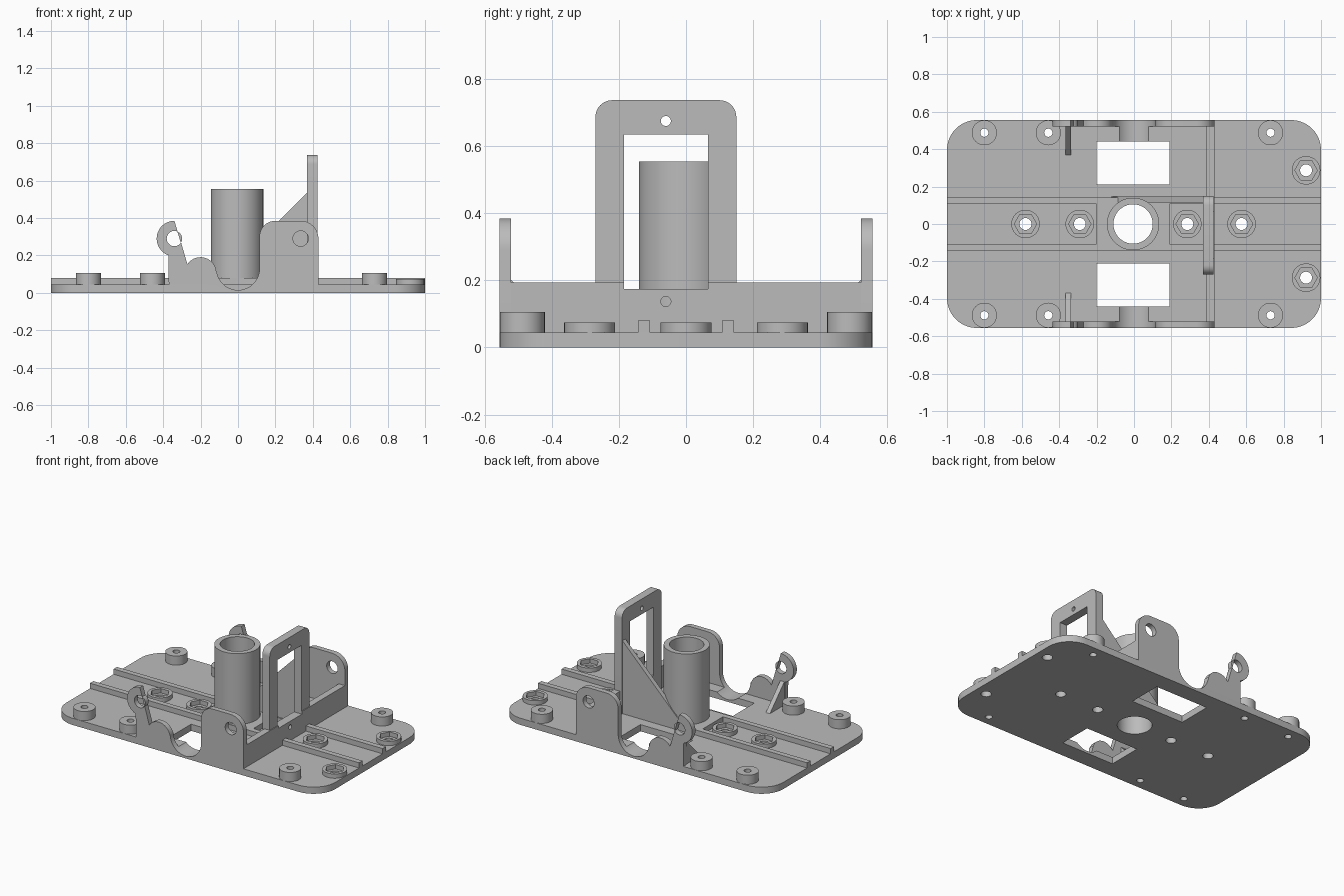
import bpy, bmesh
from math import sin, cos, pi, radians, tan
from mathutils import Vector

cube = bpy.data.objects.get("Cube")
if cube:
    bpy.data.objects.remove(cube)

grey = bpy.data.materials.new("grey_plastic")
grey.use_nodes = True
grey.diffuse_color = (0.5, 0.5, 0.5, 1)
grey.node_tree.nodes["Principled BSDF"].inputs["Base Color"].default_value = (0.5, 0.5, 0.5, 1)


def arc(cx, cy, r, a0, a1, n=16):
    angles = [radians(a0 + (a1 - a0) * i / n) for i in range(n + 1)]
    return [(cx + r * cos(a), cy + r * sin(a)) for a in angles]


def circle(cx, cy, r, n=48):
    return arc(cx, cy, r, 0, 360, n)[:-1]


def rect(x0, y0, x1, y1, r=0):
    return rounded([(x0, y0, r), (x1, y0, r), (x1, y1, r), (x0, y1, r)])


def rounded(corners, n=10):
    """Polygon whose corners (x, y, radius) are filleted."""
    out = []
    for i, c in enumerate(corners):
        p = Vector(c[:2])
        r = c[2] if len(c) > 2 else 0
        if not r:
            out.append(tuple(p))
            continue
        a = (Vector(corners[i - 1][:2]) - p).normalized()
        b = (Vector(corners[(i + 1) % len(corners)][:2]) - p).normalized()
        half = a.angle(b) / 2
        centre = p + (a + b).normalized() * r / sin(half)
        start = p + a * r / tan(half) - centre
        end = p + b * r / tan(half) - centre
        for k in range(n + 1):
            t = k / n
            sweep = pi - 2 * half
            v = (start * sin((1 - t) * sweep) + end * sin(t * sweep)) / sin(sweep)
            out.append(tuple(centre + v))
    return out


def bake(obj):
    return bpy.data.meshes.new_from_object(obj.evaluated_get(bpy.context.evaluated_depsgraph_get()))


def extrude(name, loops, axis, lo, hi):
    """Extrude an outline with holes along an axis from lo to hi."""
    curve = bpy.data.curves.new(name, "CURVE")
    curve.dimensions = "2D"
    curve.fill_mode = "BOTH"
    curve.extrude = (hi - lo) / 2
    for loop in loops:
        s = curve.splines.new("POLY")
        s.points.add(len(loop) - 1)
        for pt, (u, v) in zip(s.points, loop):
            pt.co = (u, v, 0, 1)
        s.use_cyclic_u = True
    temp = bpy.data.objects.new(name + "_outline", curve)
    bpy.context.collection.objects.link(temp)
    mesh = bake(temp)
    bpy.data.objects.remove(temp)
    bpy.data.curves.remove(curve)
    bm = bmesh.new()
    bm.from_mesh(mesh)
    bmesh.ops.remove_doubles(bm, verts=bm.verts, dist=1e-5)
    for vert in bm.verts:
        u, v, w = vert.co
        w += (lo + hi) / 2
        vert.co = {"x": (w, u, v), "y": (u, w, v), "z": (u, v, w)}[axis]
    bmesh.ops.recalc_face_normals(bm, faces=bm.faces)
    bm.to_mesh(mesh)
    bm.free()
    mesh.name = name
    mesh.materials.clear()
    mesh.materials.append(grey)
    obj = bpy.data.objects.new(name, mesh)
    bpy.context.collection.objects.link(obj)
    return obj


def cut(obj, cutter):
    mod = obj.modifiers.new("cut", "BOOLEAN")
    mod.operation = "DIFFERENCE"
    mod.solver = "EXACT"
    mod.object = cutter
    mesh = bake(obj)
    obj.modifiers.clear()
    obj.data = mesh
    bpy.data.objects.remove(cutter)


TOP = 0.045
EDGE = 0.556
TUBE_X = -0.005
nuts = [(x, 0) for x in (-0.58, -0.29, 0.285, 0.575)] + [(0.92, 0.287), (0.92, -0.287)]
bosses = [(x, s * 0.488) for x in (-0.8, -0.458, 0.73) for s in (-1, 1)]
bore = circle(TUBE_X, 0, 0.105, 64)
parts = []

# Base plate with windows, bore and screw holes
holes = [rect(-0.2, 0.212, 0.19, 0.44), rect(-0.2, -0.44, 0.19, -0.212), bore]
holes += [circle(x, y, 0.032, 24) for x, y in nuts]
holes += [circle(x, y, 0.022, 24) for x, y in bosses]
base = extrude("base_plate", [rect(-1, -EDGE, 1, EDGE, 0.16)] + holes, "z", 0, TOP)
for lo, hi in ((0.43, 0.6), (-0.6, -0.43)):
    cut(base, extrude("notch_cutter", [circle(0, 0.13, 0.115, 64)], "y", lo, hi))
parts.append(base)

# Central tube on its raised pad
parts.append(extrude("centre_pad", [rect(-0.2, -0.143, 0.19, 0.143), bore], "z", TOP - 0.005, 0.08))
parts.append(extrude("centre_tube", [circle(TUBE_X, 0, 0.14, 64), bore], "z", TOP - 0.005, 0.555))

# Long rails
for side, lo in (("right", 0.107), ("left", -0.143)):
    parts.append(extrude("rail_" + side, [rect(-1, lo, 1, lo + 0.036)], "z", TOP - 0.005, 0.08))

# Hexagonal nut holders and round screw bosses
for i, (x, y) in enumerate(nuts):
    parts.append(extrude(f"nut_holder_{i}", [circle(x, y, 0.076), circle(x, y, 0.06, 6)], "z", TOP - 0.002, 0.074))
for i, (x, y) in enumerate(bosses):
    parts.append(extrude(f"screw_boss_{i}", [circle(x, y, 0.067), circle(x, y, 0.022, 24)], "z", TOP - 0.002, 0.106))

# Side plates with two ears, and the ribs behind them
ear = rounded([(-0.37, 0.005), (0.43, 0.005), (0.43, 0.385, 0.095), (0.115, 0.385, 0.085),
               (0.115, 0.015, 0.1149), (-0.115, 0.015, 0.1149), (-0.115, 0.385, 0.085)])
ear += arc(-0.34, 0.29, 0.095, 90, 251)
for name, s in (("back", 1), ("front", -1)):
    lo, hi = sorted((s * 0.521, s * EDGE))
    loops = [ear, circle(-0.34, 0.29, 0.041), circle(0.335, 0.29, 0.041)]
    parts.append(extrude(name + "_side_plate", loops, "y", lo, hi))
    rib = [(s * 0.365, TOP - 0.003), (s * 0.525, TOP - 0.003), (s * 0.525, 0.205)]
    parts.append(extrude(name + "_ear_rib", [rib], "x", -0.366, -0.336))

# Cross wall, notched below the frame opening
pin = circle(-0.06, 0.137, 0.015, 24)
wall = [(-0.525, 0.04), (0.525, 0.04), (0.525, 0.193), (0.065, 0.193),
        (0.065, 0.175), (-0.185, 0.175), (-0.185, 0.193), (-0.525, 0.193)]
parts.append(extrude("cross_wall", [wall, pin], "x", 0.385, 0.43))

# Upright frame
frame = rounded([(-0.27, 0.04), (0.15, 0.04), (0.15, 0.737, 0.05), (-0.27, 0.737, 0.05)])
parts.append(extrude("upright_frame", [frame, rect(-0.185, 0.175, 0.065, 0.635),
                                       circle(-0.06, 0.675, 0.015, 24), pin], "x", 0.37, 0.425))

# Triangular brace behind the frame
parts.append(extrude("frame_brace", [[(0.38, 0.545), (0.38, 0.043), (-0.122, 0.043)]], "y", 0.115, 0.146))

bpy.ops.object.select_all(action="DESELECT")
for obj in parts:
    obj.select_set(True)
bpy.context.view_layer.objects.active = base
bpy.ops.object.shade_smooth_by_angle(angle=radians(30))
